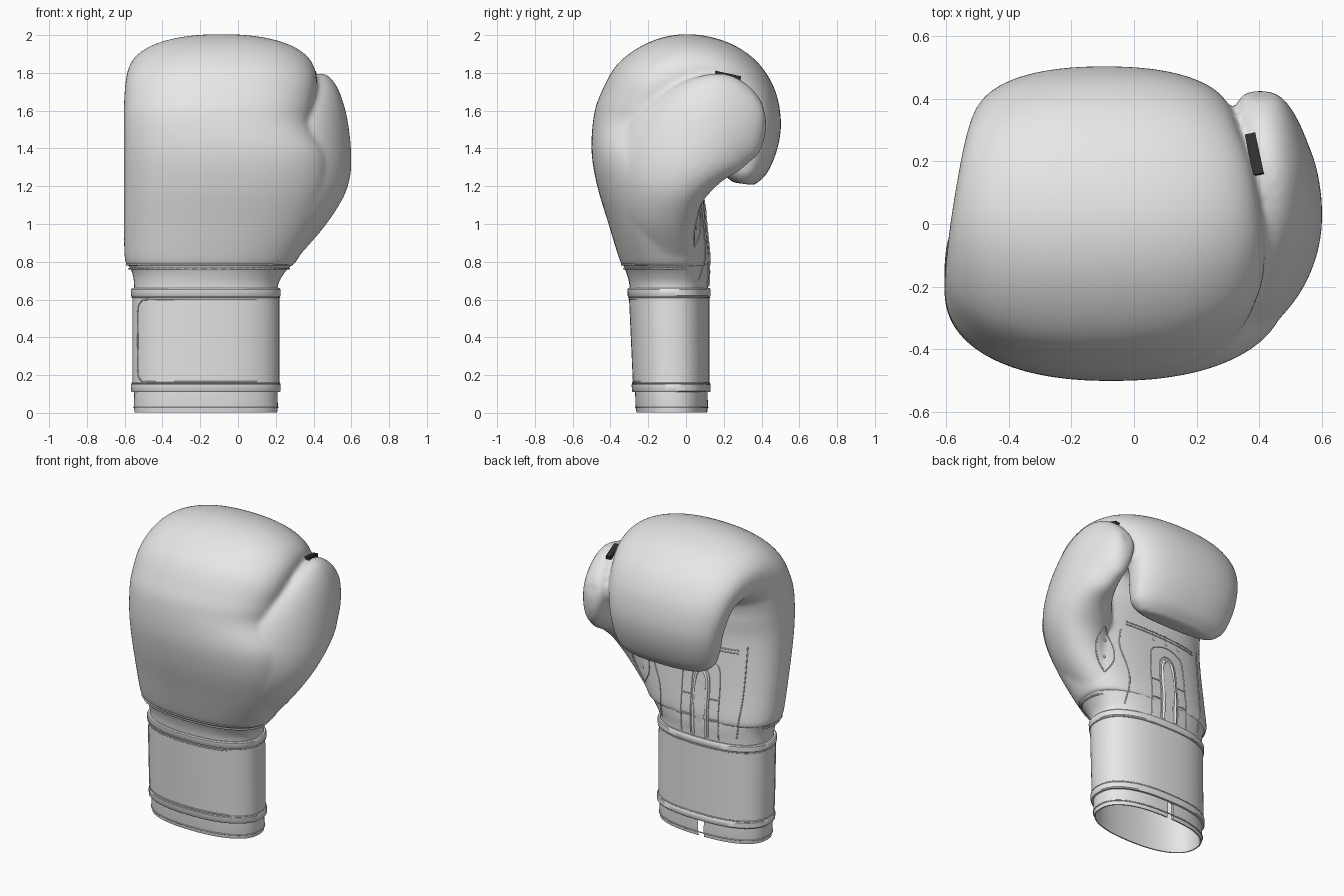
import bpy, bmesh, math
from mathutils import Vector, Matrix

scene = bpy.context.scene
if "Cube" in scene.objects:
    bpy.data.objects.remove(scene.objects["Cube"], do_unlink=True)


def material(name, v):
    m = bpy.data.materials.new(name)
    m.use_nodes = True
    m.diffuse_color = (v, v, v, 1)
    m.node_tree.nodes["Principled BSDF"].inputs["Base Color"].default_value = (v, v, v, 1)
    return m


LEATHER = material("pale leather", 0.8)
LINING = material("white lining", 0.95)
DARK = material("dark strap", 0.03)


def add(name, data, mat):
    ob = bpy.data.objects.new(name, data)
    data.materials.append(mat)
    scene.collection.objects.link(ob)
    return ob


def finish(name, bm, mat):
    bmesh.ops.recalc_face_normals(bm, faces=bm.faces)
    me = bpy.data.meshes.new(name)
    bm.to_mesh(me)
    bm.free()
    me.shade_smooth()
    me.set_sharp_from_angle(angle=math.radians(40))
    return add(name, me, mat)


def resample(rows, k):
    """Smooth curve through rows of numbers, k steps per span."""
    out = []
    for i in range(len(rows) - 1):
        p = [rows[max(i - 1, 0)], rows[i], rows[i + 1], rows[min(i + 2, len(rows) - 1)]]
        for s in range(k):
            t = s / k
            out.append([0.5 * (2 * b + (c - a) * t + (2 * a - 5 * b + 4 * c - d) * t * t
                               + (3 * b - a - 3 * c + d) * t ** 3) for a, b, c, d in zip(*p)])
    return out + [list(rows[-1])]


def ring(center, u, v, n_in, n_out, count=64):
    """Superellipse with half axes u and v, its own roundness on each side."""
    pts = []
    for i in range(count):
        a = 2 * math.pi * i / count
        c, s = math.cos(a), math.sin(a)
        n = n_in if s > 0 else n_out
        pts.append(center + u * math.copysign(abs(c) ** (2 / n), c)
                   + v * math.copysign(abs(s) ** (2 / n), s))
    return pts


def loft(bm, rings, caps=False, closed=False):
    vs = [[bm.verts.new(p) for p in r] for r in rings]
    n = len(vs[0])
    for a, b in zip(vs, vs[1:] + (vs[:1] if closed else [])):
        for i in range(n):
            bm.faces.new((a[i], a[(i + 1) % n], b[(i + 1) % n], b[i]))
    if caps:
        bm.faces.new(vs[0])
        bm.faces.new(vs[-1])


def padded(bm, rows, n_in, n_out, caps=True):
    """Sections given as outer y, z, inner y, z, the x range and a sideways lean."""
    rings = []
    for oy, oz, iy, iz, x0, x1, lean in resample(rows, 5):
        o, i = Vector((-lean, oy, oz)), Vector((lean, iy, iz))
        mid = (o + i) / 2 + Vector(((x0 + x1) / 2, 0, 0))
        rings.append(ring(mid, Vector(((x1 - x0) / 2, 0, 0)), (i - o) / 2, n_in, n_out))
    loft(bm, rings, caps=caps)


# Padded hand and thumb, fused into one soft skin
hand = [
    (-.335, .775, .12, .775, -.585, .285), (-.355, .82, .122, .82, -.6, .32),
    (-.41, 1.0, .105, 1.0, -.605, .42), (-.47, 1.2, .09, 1.2, -.605, .48),
    (-.5, 1.38, .08, 1.35, -.605, .475), (-.49, 1.56, .08, 1.45, -.605, .39),
    (-.456, 1.68, .08, 1.5, -.605, .395), (-.36, 1.85, .09, 1.56, -.6, .415),
    (-.19, 1.965, .11, 1.58, -.59, .415), (0, 2.005, .14, 1.59, -.575, .4),
    (.2, 1.97, .18, 1.58, -.555, .375), (.36, 1.875, .2, 1.55, -.535, .34),
    (.463, 1.73, .2, 1.5, -.515, .32), (.502, 1.56, .2, 1.44, -.49, .3),
    (.487, 1.41, .19, 1.36, -.465, .285), (.43, 1.27, .2, 1.27, -.42, .26),
    (.36, 1.205, .25, 1.22, -.34, .2)]
thumb = [
    (-.28, .82, .06, .8, -.1, .3, .03), (-.36, 1.0, .05, .97, 0, .445, .06),
    (-.41, 1.2, .08, 1.1, .05, .535, .09), (-.39, 1.4, .14, 1.18, .1, .575, .09),
    (-.26, 1.59, .21, 1.24, .2, .59, .06), (-.07, 1.725, .28, 1.28, .28, .587, .02),
    (.1, 1.79, .34, 1.33, .32, .56, 0), (.23, 1.79, .39, 1.38, .325, .525, 0),
    (.34, 1.725, .42, 1.47, .33, .485, 0), (.4, 1.65, .425, 1.55, .35, .45, 0)]
bm = bmesh.new()
padded(bm, [(*row, 0) for row in hand], 2.6, 2.25)
padded(bm, thumb, 2.05, 2.05)
skin = finish("padded_hand_and_thumb", bm, LEATHER)
remesh = skin.modifiers.new("Fuse", 'REMESH')
remesh.mode = 'VOXEL'
remesh.voxel_size = 0.013
remesh.use_smooth_shade = True
smooth = skin.modifiers.new("Soften", 'SMOOTH')
smooth.factor = 0.5
smooth.iterations = 10

# Neck that flares into the hand, but stays flat on the palm side
bm = bmesh.new()
neck = [(-.295, .6, .115, .6, -.55, .21), (-.3, .68, .117, .68, -.55, .213),
        (-.315, .74, .12, .74, -.56, .245), (-.337, .79, .118, .79, -.585, .29)]
padded(bm, [(*row, 0) for row in neck], 2.5, 2.25, False)
finish("wrist_neck", bm, LEATHER)


def wrist_ring(z, inset):
    """Outline of the wrist at height z."""
    front = -.28 - .03 * z / .66
    mid = Vector((-.17, (front + .13) / 2, z))
    return ring(mid, Vector((.395 - inset, 0, 0)),
                Vector((0, (.13 - front) / 2 - inset, 0)), 2.45, 2.3, 96)


def band(name, profile, cut=None):
    """Sleeve swept round the wrist from a profile of height and inset."""
    bm = bmesh.new()
    loft(bm, [wrist_ring(z, i) for z, i in profile], closed=True)
    if cut:
        gone = [f for f in bm.faces if cut(f.calc_center_median())]
        bmesh.ops.delete(bm, geom=gone, context='FACES')
    return finish(name, bm, LEATHER)


# Wrist sleeve, its edge bindings and the split inner sleeve
band("wrist_cuff", [(.12, .006), (.65, .006), (.65, .02), (.12, .02)])
for label, low, high in (("upper", .615, .66), ("lower", .11, .155)):
    band(label + "_cuff_binding", [(low, .004), (low + .006, -.001), (high - .006, -.001),
                                   (high, .004), (high, .022), (low, .022)])
band("inner_sleeve", [(.002, .018), (.03, .014), (.12, .016), (.62, .022),
                      (.62, .034), (.12, .03), (.03, .03), (.002, .026)],
     cut=lambda c: abs(c.x + .18) < .03 and c.y > 0 and c.z < .1)

bpy.context.view_layer.update()
depsgraph = bpy.context.evaluated_depsgraph_get()


def project(points, start, lift=.001):
    """Drop x, z points along y on to the glove."""
    step = Vector((0, -math.copysign(1, start), 0))
    out = []
    for x, z in points:
        hit, p, *_ = scene.ray_cast(depsgraph, Vector((x, start, z)), step)
        if hit:
            out.append(p - step * lift)
    return out


def seam(name, pts, closed=False, depth=.0035):
    """Raised leather stitch line or piping."""
    if len(pts) < 2:
        return
    cu = bpy.data.curves.new(name, 'CURVE')
    cu.dimensions = '3D'
    cu.bevel_depth = depth
    cu.bevel_resolution = 1
    sp = cu.splines.new('POLY')
    sp.points.add(len(pts) - 1)
    for q, p in zip(sp.points, pts):
        q.co = (*p, 1)
    sp.use_cyclic_u = closed
    add(name, cu, LEATHER)


PALM = .17      # ray start between palm and curled fingers
SLIT_X = -.18


def arch(half, top):
    """Upside-down U around the palm slit."""
    side = [(half, .67), (half, .85), (half * .95, top - .08), (half * .6, top - .02)]
    pts = [(SLIT_X + x, z) for x, z in side] + [(SLIT_X, top)]
    return resample(pts + [(SLIT_X - x, z) for x, z in side[::-1]], 8)


# Stitching round the wrist
for label, z, inset in (("hem", .028, .013), ("lower_binding", .157, .004),
                        ("upper_binding", .612, .004)):
    seam(label + "_stitch", wrist_ring(z, inset), True)
for z, grow in ((.764, 0), (.785, .012)):
    rim = ring(Vector((-.153, -.114, z)), Vector((.424 + grow, 0, 0)),
               Vector((0, .214 + grow, 0)), 2.5, 2.25)
    seam("hand_rim_stitch", rim, True, .005)

# Stitched end of the wrist strap
flap = [(.1, .6), (-.2, .6), (-.47, .6), (-.515, .585), (-.53, .54), (-.53, .38),
        (-.53, .22), (-.515, .175), (-.47, .165), (-.2, .165), (.1, .165)]
seam("strap_end_stitch", project(resample(flap, 6), -1))

# Palm panels, lace bars and side seams
seam("slit_rolled_edge", project(arch(.045, 1.1), PALM), depth=.009)
seam("inner_lace_stitch", project(arch(.065, 1.125), PALM))
seam("outer_lace_stitch", project(arch(.135, 1.19), PALM))
for side in (-1, 1):
    for z in (.8, .93):
        bar = [(SLIT_X + side * (.065 + .07 * t / 6), z) for t in range(7)]
        seam("lace_bar_stitch", project(bar, PALM))
for z in (1.25, 1.27):
    seam("grip_bar_stitch", project([(-.42 + .05 * t, z) for t in range(12)], PALM))
seam("outer_palm_seam", project(resample([(-.43, .7), (-.46, .95), (-.47, 1.3)], 12), PALM))
seam("inner_palm_seam", project(resample([(.13, .7), (.12, .9), (.18, 1.08), (.17, 1.2)], 10), PALM))
patch = [(.27, .88), (.33, .97), (.35, 1.07), (.3, 1.16), (.23, 1.07), (.22, .97), (.27, .88)]
seam("thumb_patch_seam", project(resample(patch, 6), .6))

# Lining that shows through the tear-shaped palm slit
bm = bmesh.new()
last = None
for i in range(17):
    t = i / 16
    half = .012 + .03 * math.sin(math.pi * t ** 1.5)
    row = [bm.verts.new(p) for p in
           project([(SLIT_X + k * half, .67 + .42 * t) for k in (-1, 1)], PALM, .006)]
    if last and len(last) == len(row) == 2:
        bm.faces.new((last[1], last[0], row[0], row[1]))
    last = row
finish("palm_slit_lining", bm, LINING)

# Raised eyelets
for x, z, start in ((-.28, 1.22, PALM), (-.18, 1.22, PALM), (-.08, 1.22, PALM),
                    (.28, 1.09, .6), (.28, .98, .6)):
    for p in project([(x, z)], start):
        bm = bmesh.new()
        bmesh.ops.create_uvsphere(bm, u_segments=12, v_segments=6, radius=.009,
                                  matrix=Matrix.Translation(p) @ Matrix.Diagonal((1, .4, 1, 1)))
        finish("eyelet", bm, LEATHER)

# Short dark strap tying the thumb to the fingers
bm = bmesh.new()
bmesh.ops.create_cube(bm, size=1, matrix=Matrix.Translation((.384, .222, 1.785))
                      @ Matrix.Rotation(math.radians(12), 4, 'Z')
                      @ Matrix.Rotation(math.radians(-12), 4, 'X')
                      @ Matrix.Diagonal((.034, .135, .022, 1)))
finish("thumb_strap", bm, DARK)
